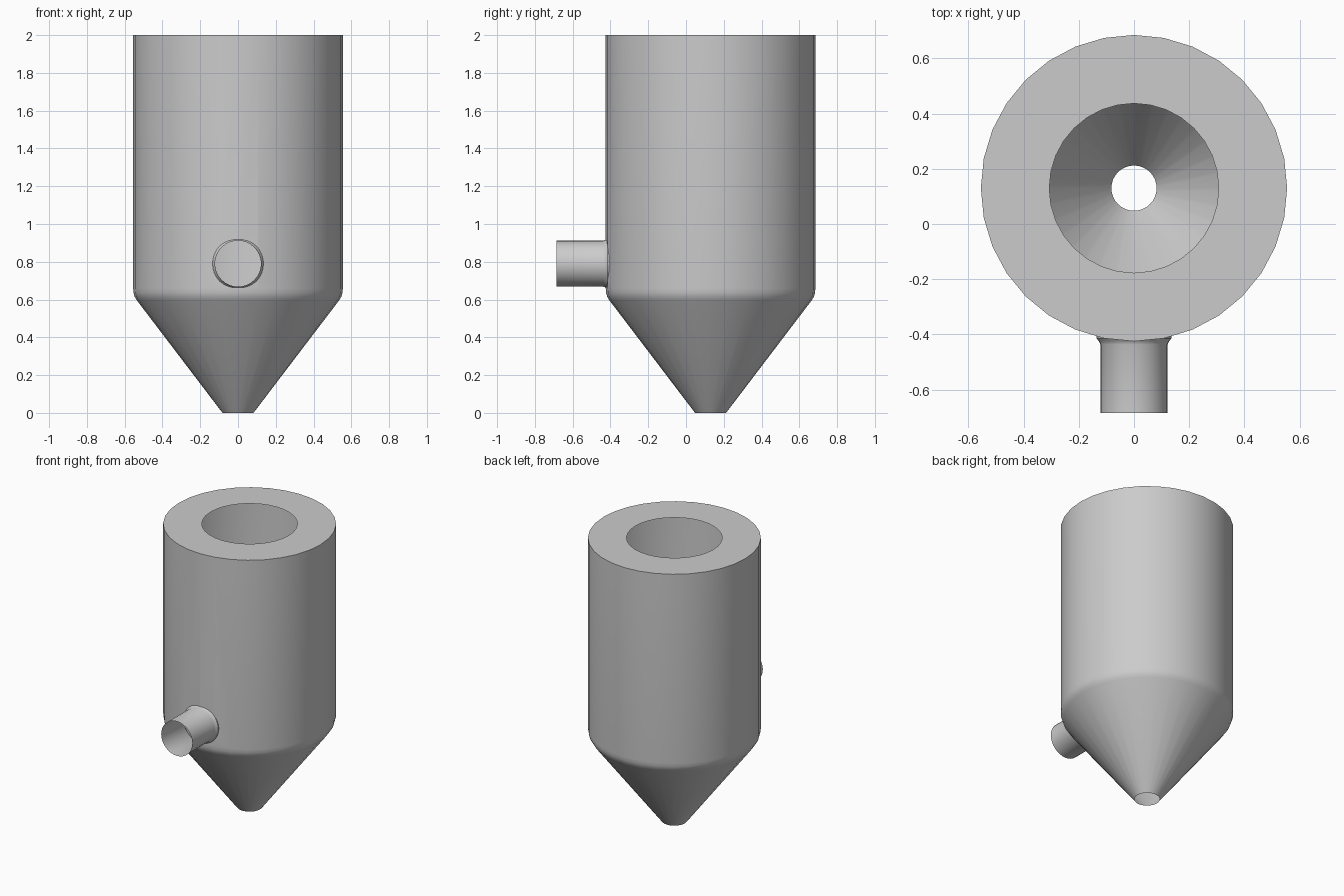
import bpy, bmesh
from math import radians, pi
from mathutils import Matrix, Vector

cube = bpy.data.objects.get("Cube")
if cube:
    bpy.data.objects.remove(cube, do_unlink=True)

SIDES = 32
AXIS_Y = 0.13

steel = bpy.data.materials.new("plain_grey")
steel.use_nodes = True
grey = (0.6, 0.6, 0.6, 1)
steel.diffuse_color = grey
steel.node_tree.nodes["Principled BSDF"].inputs["Base Color"].default_value = grey


def turned_solid(name, profile, matrix):
    """Closed solid turned about its local z axis from (radius, height) points."""
    bm = bmesh.new()
    rings = []
    for r, h in profile:
        ring = [bm.verts.new(Matrix.Rotation(2 * pi * i / SIDES, 3, 'Z') @ Vector((r, 0, h)))
                for i in range(SIDES)]
        rings.append(ring)
    for low, high in zip(rings, rings[1:]):
        for i in range(SIDES):
            j = (i + 1) % SIDES
            bm.faces.new((low[i], low[j], high[j], high[i]))
    bm.faces.new(rings[0][::-1])
    bm.faces.new(rings[-1])
    bmesh.ops.recalc_face_normals(bm, faces=bm.faces)
    bm.transform(matrix)
    mesh = bpy.data.meshes.new(name)
    bm.to_mesh(mesh)
    bm.free()
    mesh.materials.append(steel)
    obj = bpy.data.objects.new(name, mesh)
    bpy.context.collection.objects.link(obj)
    return obj


# Barrel, rounded shoulder, funnel and flat lid ring
body = turned_solid("separator_body", [
    (0.082, 0), (0.535, 0.595), (0.547, 0.615), (0.553, 0.635), (0.555, 0.66),
    (0.555, 2), (0.307, 2)], Matrix.Translation((0, AXIS_Y, 0)))

# Side inlet pipe, flared slightly where it meets the barrel
pipe = turned_solid("inlet_pipe", [
    (0.122, 0.685), (0.122, 0.437), (0.126, 0.427), (0.135, 0.415), (0.135, 0.3)],
    Matrix.Translation((0, 0, 0.79)) @ Matrix.Rotation(radians(90), 4, 'X'))

# Fuse the pipe to the barrel
fuse = body.modifiers.new("fuse_pipe", 'BOOLEAN')
fuse.operation = 'UNION'
fuse.solver = 'EXACT'
fuse.object = pipe
bpy.context.view_layer.objects.active = body
body.select_set(True)
bpy.ops.object.modifier_apply(modifier=fuse.name)
bpy.data.objects.remove(pipe, do_unlink=True)

# Open the three ends: inlet, funnel outlet and lid hole
bm = bmesh.new()
bm.from_mesh(body.data)
caps = []
for f in bm.faces:
    c = f.calc_center_median()
    on_axis = Vector((c.x, c.y - AXIS_Y)).length < 0.05
    if c.y < -0.68 or (on_axis and (c.z < 0.01 or c.z > 1.99)):
        caps.append(f)
bmesh.ops.delete(bm, geom=caps, context='FACES')
bm.to_mesh(body.data)
bm.free()

bpy.ops.object.shade_smooth_by_angle(angle=radians(35))
